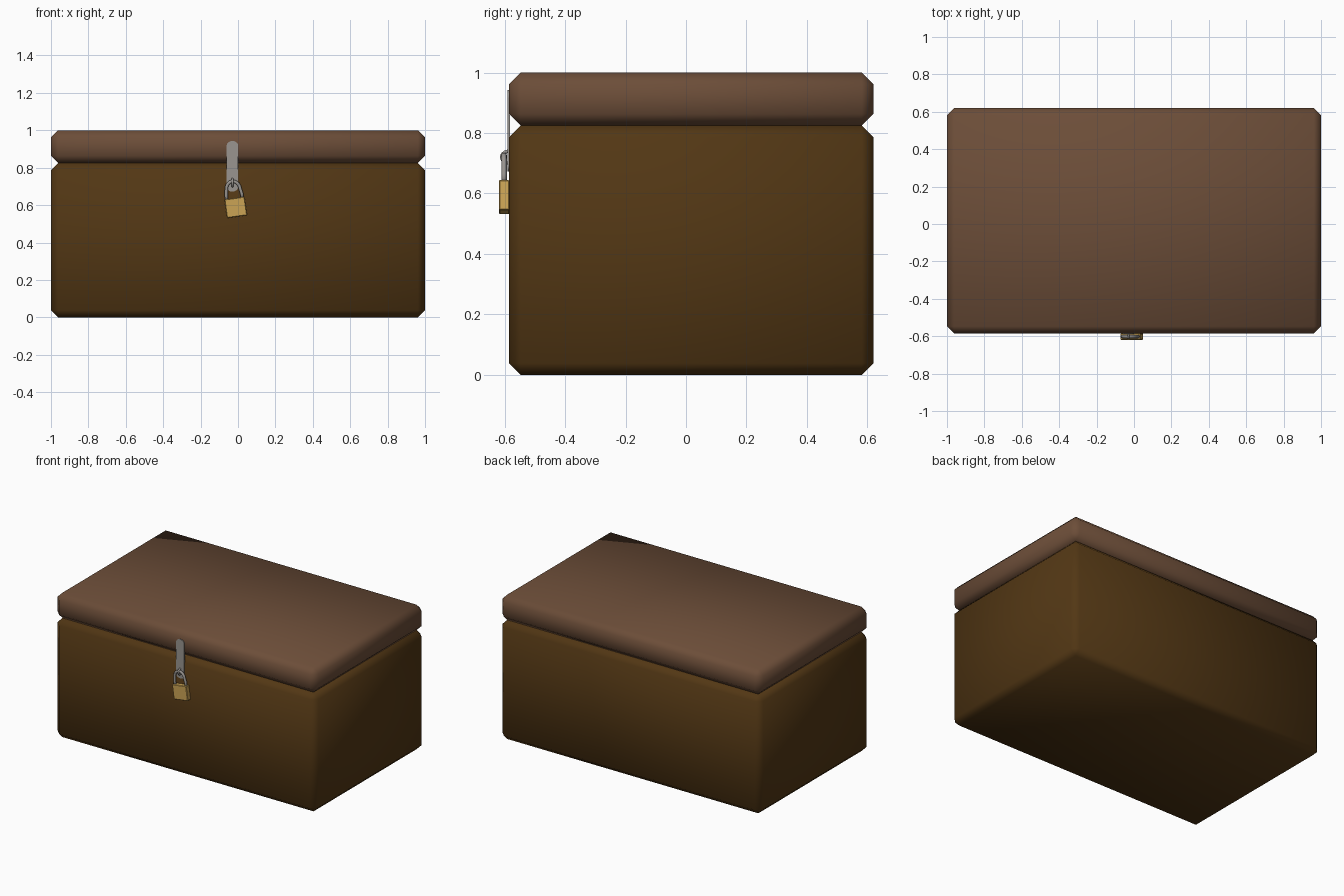
import bpy, bmesh
from math import sin, cos, pi, radians
from mathutils import Matrix, Vector

if "Cube" in bpy.data.objects:
    bpy.data.objects.remove(bpy.data.objects["Cube"])


def material(name, rgb):
    m = bpy.data.materials.new(name)
    m.diffuse_color = (*rgb, 1)
    m.use_nodes = True
    m.node_tree.nodes["Principled BSDF"].inputs["Base Color"].default_value = m.diffuse_color
    return m


WOOD = material("dark_wood", (0.085, 0.038, 0.007))
LID = material("lid_wood", (0.15, 0.075, 0.04))
BRASS = material("brass", (0.6, 0.37, 0.09))
STEEL = material("steel", (0.32, 0.3, 0.28))


def finish(name, bm, mat, smooth=True):
    bmesh.ops.recalc_face_normals(bm, faces=bm.faces)
    for f in bm.faces:
        f.smooth = smooth
    me = bpy.data.meshes.new(name)
    bm.to_mesh(me)
    bm.free()
    me.materials.append(mat)
    ob = bpy.data.objects.new(name, me)
    bpy.context.collection.objects.link(ob)
    return ob


def box(name, lo, hi, bevel, mat, smooth=True, turn=Matrix()):
    lo, hi = Vector(lo), Vector(hi)
    bm = bmesh.new()
    bmesh.ops.create_cube(bm, size=1)
    bmesh.ops.scale(bm, vec=hi - lo, verts=bm.verts)
    bmesh.ops.translate(bm, vec=(lo + hi) / 2, verts=bm.verts)
    bmesh.ops.bevel(bm, geom=bm.edges[:], offset=bevel, segments=1,
                    affect='EDGES', profile=0.5)
    bm.transform(turn)
    return finish(name, bm, mat, smooth)


def plate(name, outline, y0, y1, mat):
    bm = bmesh.new()
    face = bm.faces.new([bm.verts.new((x, y0, z)) for x, z in outline])
    ext = bmesh.ops.extrude_face_region(bm, geom=[face])
    bmesh.ops.translate(bm, vec=(0, y1 - y0, 0),
                        verts=[v for v in ext["geom"] if isinstance(v, bmesh.types.BMVert)])
    return finish(name, bm, mat, False)


def rod(name, points, normal, radius, mat, turn=Matrix(), sides=10):
    # round bar swept along a planar path
    bm = bmesh.new()
    n = Vector(normal)
    pts = [Vector(p) for p in points]
    rings = []
    for i, p in enumerate(pts):
        t = (pts[min(i + 1, len(pts) - 1)] - pts[max(i - 1, 0)]).normalized()
        s = t.cross(n)
        rings.append([bm.verts.new(p + radius * (cos(a) * n + sin(a) * s))
                      for a in (2 * pi * k / sides for k in range(sides))])
    for a, b in zip(rings, rings[1:]):
        for k in range(sides):
            j = (k + 1) % sides
            bm.faces.new((a[k], a[j], b[j], b[k]))
    bm.faces.new(rings[0])
    bm.faces.new(rings[-1])
    bm.transform(turn)
    return finish(name, bm, mat)


# Chest body and lid, chamfered and smooth shaded
box("chest_body", (-1, -0.585, 0), (1, 0.62, 0.825), 0.038, WOOD)
box("chest_lid", (-1, -0.585, 0.825), (1, 0.62, 1), 0.038, LID)

# Hasp strap with rounded ends
cx, r = -0.03, 0.031
arc = [pi * k / 10 for k in range(11)]
outline = [(cx + r * cos(a), 0.917 + 0.026 * sin(a)) for a in arc]
outline += [(cx - r * cos(a), 0.698 - 0.026 * sin(a)) for a in arc]
plate("hasp_strap", outline, -0.59, -0.583, STEEL)

# Staple loop sticking out through the strap
rod("staple", [(cx, -0.585 - 0.025 * sin(a), 0.72 + 0.02 * cos(a)) for a in arc],
    (1, 0, 0), 0.006, STEEL)

# Padlock, hanging at a slight tilt
tilt = Matrix.Translation((-0.012, -0.602, 0.588)) @ Matrix.Rotation(radians(-8), 4, 'Y')
box("padlock_body", (-0.054, -0.017, -0.05), (0.054, 0.017, 0.05), 0.003, BRASS, False, tilt)
path = [(0.042, 0, 0.04), (0.042, 0, 0.07)]
path += [(0.037 * cos(a), 0, 0.098 + 0.042 * sin(a)) for a in arc]
path += [(-0.042, 0, 0.07), (-0.042, 0, 0.04)]
rod("padlock_shackle", path, (0, 1, 0), 0.009, STEEL, tilt)
